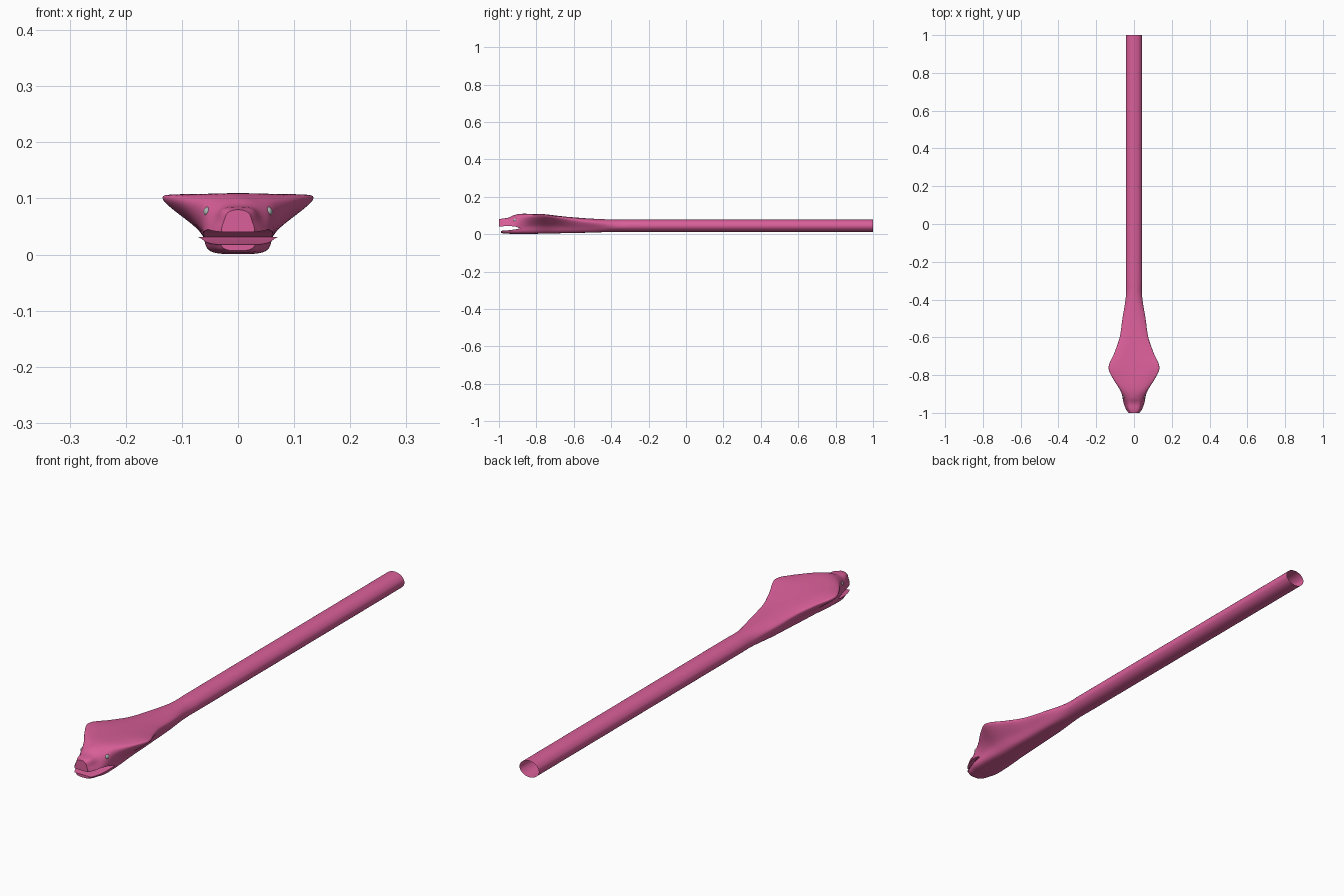
import bpy, bmesh, math

if "Cube" in bpy.data.objects:
    bpy.data.objects.remove(bpy.data.objects["Cube"])

# y, top z, shoulder x z, edge x z, mid x z, low x z, bottom z
HOOD = [
    (-1.00, .080, .018, .075, .025, .060, .029, .042, .019, .015, .010),
    (-0.98, .084, .026, .080, .035, .059, .043, .036, .032, .009, .005),
    (-0.95, .088, .030, .083, .046, .061, .054, .035, .041, .007, .003),
    (-0.92, .102, .036, .094, .056, .075, .060, .035, .048, .006, .001),
    (-0.88, .109, .055, .104, .073, .086, .063, .040, .050, .007, .001),
    (-0.82, .108, .085, .107, .110, .095, .069, .045, .048, .008, .002),
    (-0.76, .104, .100, .107, .134, .098, .073, .046, .043, .009, .003),
    (-0.68, .097, .075, .097, .103, .087, .063, .043, .040, .010, .005),
    (-0.60, .090, .052, .087, .076, .075, .055, .038, .036, .011, .006),
    (-0.50, .083, .040, .078, .061, .064, .050, .036, .032, .013, .009),
]
TUBE = (.078, .0253, .0717, .041, .0552, .041, .0348, .0253, .0183, .012)
STATIONS = HOOD + [(y,) + TUBE for y in (-.38, -.30, 1.0)]
SUB = 8


def params(y):
    """Smooth interpolation of the section numbers along the length."""
    S = STATIONS
    i = 0
    while i < len(S) - 2 and y > S[i + 1][0]:
        i += 1

    def tangent(k, c):
        a, b = S[max(k - 1, 0)], S[min(k + 1, len(S) - 1)]
        return (b[c] - a[c]) / (b[0] - a[0])
    h = S[i + 1][0] - S[i][0]
    t = (y - S[i][0]) / h
    return [(2*t**3 - 3*t*t + 1) * S[i][c] + (t**3 - 2*t*t + t) * h * tangent(i, c)
            + (3*t*t - 2*t**3) * S[i + 1][c] + (t**3 - t*t) * h * tangent(i + 1, c)
            for c in range(1, 11)]


def section(y):
    """Closed mirrored outline through the section's control points."""
    p = params(y)
    right = [(p[i], p[i + 1]) for i in (1, 3, 5, 7)]
    pts = [(0, p[0])] + right + [(0, p[9])] + [(-x, z) for x, z in reversed(right)]
    out, n = [], len(pts)
    for i in range(n):
        a, b, c, d = (pts[(i + k) % n] for k in (-1, 0, 1, 2))
        for s in range(SUB):
            t = s / SUB
            out.append(tuple(.5 * (2*b[k] + (c[k] - a[k]) * t
                             + (2*a[k] - 5*b[k] + 4*c[k] - d[k]) * t*t
                             + (3*b[k] - a[k] - 3*c[k] + d[k]) * t**3) for k in (0, 1)))
    return out


def lerp_table(table, y):
    for (a, u), (b, v) in zip(table, table[1:]):
        if y <= b:
            return u + (v - u) * (y - a) / (b - a)
    return table[-1][1]


def loft(bm, ys, clamp=None, cap=False):
    rings = []
    for y in ys:
        pts = section(y)
        if clamp:
            pts = [(x, clamp(z, y)) for x, z in pts]
        rings.append([bm.verts.new((x, y, z)) for x, z in pts])
    n = len(rings[0])
    for a, b in zip(rings, rings[1:]):
        for i in range(n):
            j = (i + 1) % n
            bm.faces.new((a[i], a[j], b[j], b[i]))
    if cap:
        bm.faces.new(rings[0])


def span(a, b, n):
    return [a + (b - a) * i / n for i in range(n + 1)]


def material(name, col):
    m = bpy.data.materials.new(name)
    m.diffuse_color = (*col, 1)
    m.use_nodes = True
    m.node_tree.nodes["Principled BSDF"].inputs["Base Color"].default_value = m.diffuse_color
    return m


pink = material("pink_skin", (.70, .115, .32))
grey = material("grey_eye", (.42, .47, .45))

# Snake skin: long open tube, hood, upper and lower jaw
CORNER = -.885
ROOF = [(-1, .040), (-.95, .045), (-.91, .040), (CORNER, .031)]
FLOOR = [(-.99, .018), (-.95, .021), (-.91, .026), (CORNER, .031)]
bm = bmesh.new()
loft(bm, span(CORNER, -.30, 50) + span(-.2, 1, 12))
loft(bm, span(-1, CORNER, 18), lambda z, y: max(z, lerp_table(ROOF, y)), True)
loft(bm, span(-.99, CORNER, 16), lambda z, y: min(z, lerp_table(FLOOR, y)), True)
bmesh.ops.remove_doubles(bm, verts=bm.verts, dist=.00005)
bmesh.ops.recalc_face_normals(bm, faces=bm.faces)
mesh = bpy.data.meshes.new("snake_body")
bm.to_mesh(mesh)
bm.free()
body = bpy.data.objects.new("snake_body", mesh)
bpy.context.collection.objects.link(body)
mesh.materials.append(pink)
bpy.ops.object.select_all(action='DESELECT')
body.select_set(True)
bpy.context.view_layer.objects.active = body
bpy.ops.object.shade_smooth_by_angle(angle=math.radians(45))

# Eyes
for side, name in ((1, "eye_left"), (-1, "eye_right")):
    bpy.ops.mesh.primitive_uv_sphere_add(segments=20, ring_count=12, radius=1,
                                         location=(side * .0545, -.912, .076))
    eye = bpy.context.object
    eye.name = name
    eye.scale = (.007, .011, .009)
    eye.data.materials.append(grey)
    bpy.ops.object.shade_smooth()
